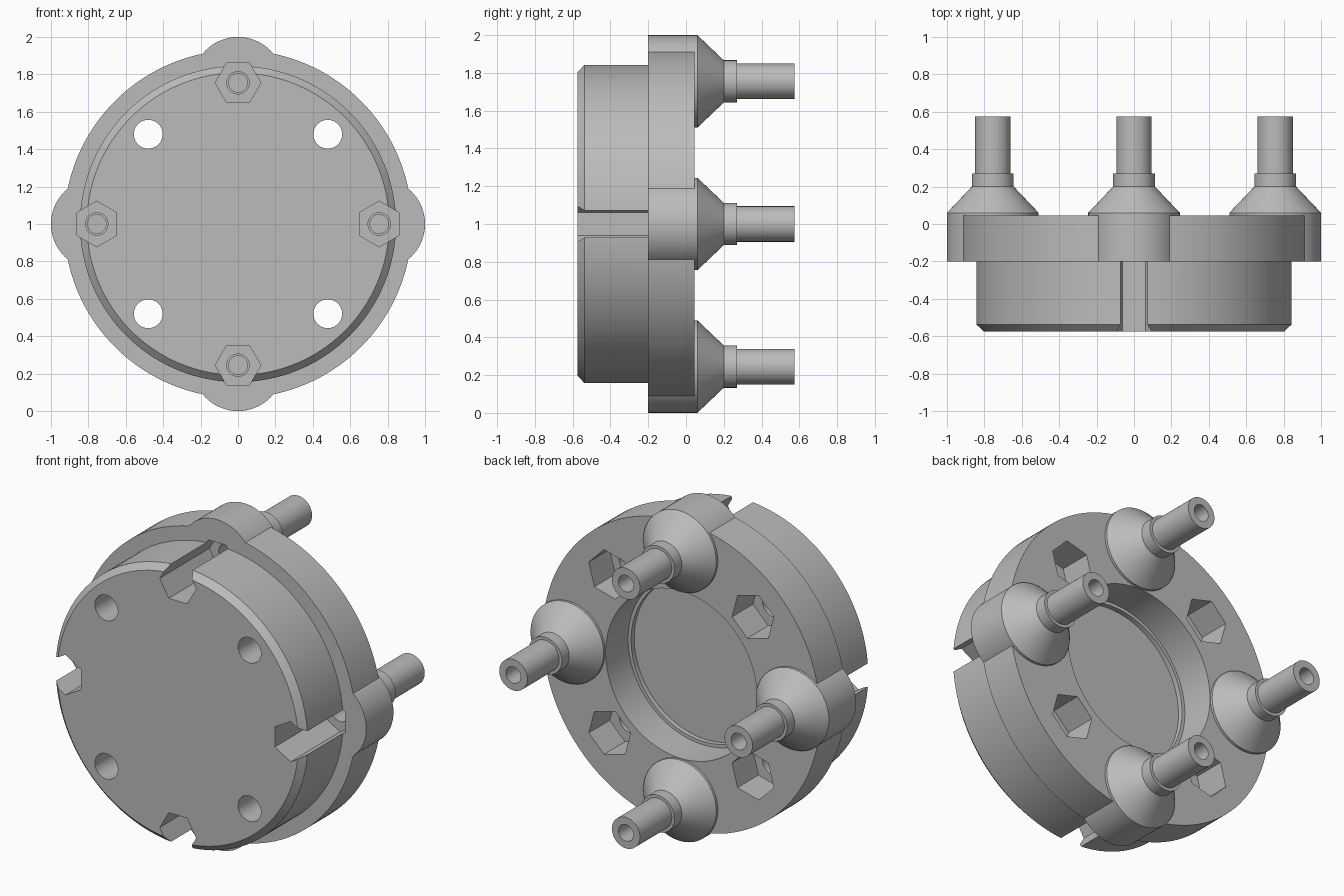
import bpy, bmesh
from math import pi, cos, sin, radians
from mathutils import Vector, Matrix

cube = bpy.data.objects.get("Cube")
if cube:
    bpy.data.objects.remove(cube, do_unlink=True)

# Single grey plastic
grey = bpy.data.materials.new("grey_plastic")
grey.use_nodes = True
colour = (0.5, 0.5, 0.5, 1)
grey.diffuse_color = colour
grey.node_tree.nodes["Principled BSDF"].inputs["Base Color"].default_value = colour

MID = 1.0        # height of the main axis
BOLT_R = 0.755   # pitch radius of the posts
FLANGE_Y = -0.2  # front of the flange
BACK_Y = 0.045   # back of the flange


def add_object(name, bm):
    bmesh.ops.recalc_face_normals(bm, faces=bm.faces)
    mesh = bpy.data.meshes.new(name)
    bm.to_mesh(mesh)
    bm.free()
    mesh.materials.append(grey)
    obj = bpy.data.objects.new(name, mesh)
    bpy.context.scene.collection.objects.link(obj)
    return obj


def lathe(name, profile, steps, centre):
    """Turn (radius, y) points around an axis parallel to y."""
    bm = bmesh.new()
    verts = [bm.verts.new((r, y, 0)) for r, y in profile]
    edges = [bm.edges.new(pair) for pair in zip(verts, verts[1:])]
    bmesh.ops.spin(bm, geom=verts + edges, cent=(0, 0, 0), axis=(0, 1, 0),
                   angle=2 * pi, steps=steps)
    bmesh.ops.remove_doubles(bm, verts=bm.verts, dist=0.0001)
    bmesh.ops.transform(bm, matrix=Matrix.Translation(centre), verts=bm.verts)
    return add_object(name, bm)


def prism(name, sides, radius, y0, y1, centre, turn):
    """Regular prism along y with one flat facing the turn direction."""
    bm = bmesh.new()
    ring = []
    for k in range(sides):
        a = turn + (2 * k + 1) * pi / sides
        ring.append(bm.verts.new((centre.x + radius * cos(a), y0,
                                  centre.z + radius * sin(a))))
    face = bm.faces.new(ring)
    grown = bmesh.ops.extrude_face_region(bm, geom=[face])["geom"]
    bmesh.ops.translate(bm, vec=(0, y1 - y0, 0),
                        verts=[v for v in grown if isinstance(v, bmesh.types.BMVert)])
    return add_object(name, bm)


def combine(target, tool, operation):
    mod = target.modifiers.new(operation.lower(), "BOOLEAN")
    mod.object = tool
    mod.operation = operation
    mod.solver = "EXACT"
    bpy.context.view_layer.objects.active = target
    bpy.ops.object.modifier_apply(modifier=mod.name)
    bpy.data.objects.remove(tool, do_unlink=True)


def smooth(obj):
    obj.data.shade_smooth()
    obj.data.set_sharp_from_angle(angle=radians(30))


def polar(radius, angle):
    return Vector((radius * cos(angle), 0, MID + radius * sin(angle)))


# Drum and flange with a stepped recess in the back
body = lathe("drum_and_flange", [
    (0, -0.575), (0.808, -0.575), (0.845, -0.538), (0.845, FLANGE_Y),
    (0.93, FLANGE_Y), (0.93, BACK_Y), (0.507, BACK_Y), (0.507, -0.17),
    (0.487, -0.17), (0.487, FLANGE_Y), (0, FLANGE_Y)], 128, Vector((0, 0, MID)))

quarters = [k * pi / 2 for k in range(4)]
names = ["left", "top", "right", "bottom"]

# Round lobes under the posts
for a in quarters:
    lobe = prism("lobe", 64, 0.245, FLANGE_Y, 0.06, polar(BOLT_R, a), a)
    combine(body, lobe, "UNION")

# Open hexagonal pockets in the front, with a stepped blind bolt hole
for a in quarters:
    spot = polar(BOLT_R, a)
    for sides, radius, depth in [(6, 0.122, -0.1), (32, 0.06, 0), (32, 0.05, 0.03)]:
        cutter = prism("pocket_cutter", sides, radius, -0.7, depth, spot, a)
        combine(body, cutter, "DIFFERENCE")

# Diagonal through holes with hexagonal nut pockets in the back
for a in quarters:
    a += pi / 4
    spot = polar(0.48 * 2 ** 0.5, a)
    for sides, radius, start in [(6, 0.145, -0.155), (32, 0.077, -0.7)]:
        cutter = prism("nut_cutter", sides, radius, start, 0.2, spot, a)
        combine(body, cutter, "DIFFERENCE")
smooth(body)

# Conical posts with a collar and a hollow tip
for side, a in zip(names, quarters):
    post = lathe(side + "_post", [
        (0, 0.05), (0.235, 0.05), (0.245, 0.06), (0.112, 0.2), (0.112, 0.27),
        (0.094, 0.27), (0.094, 0.575), (0.05, 0.575), (0.05, 0.07), (0, 0.07)],
        64, polar(BOLT_R, a))
    smooth(post)
